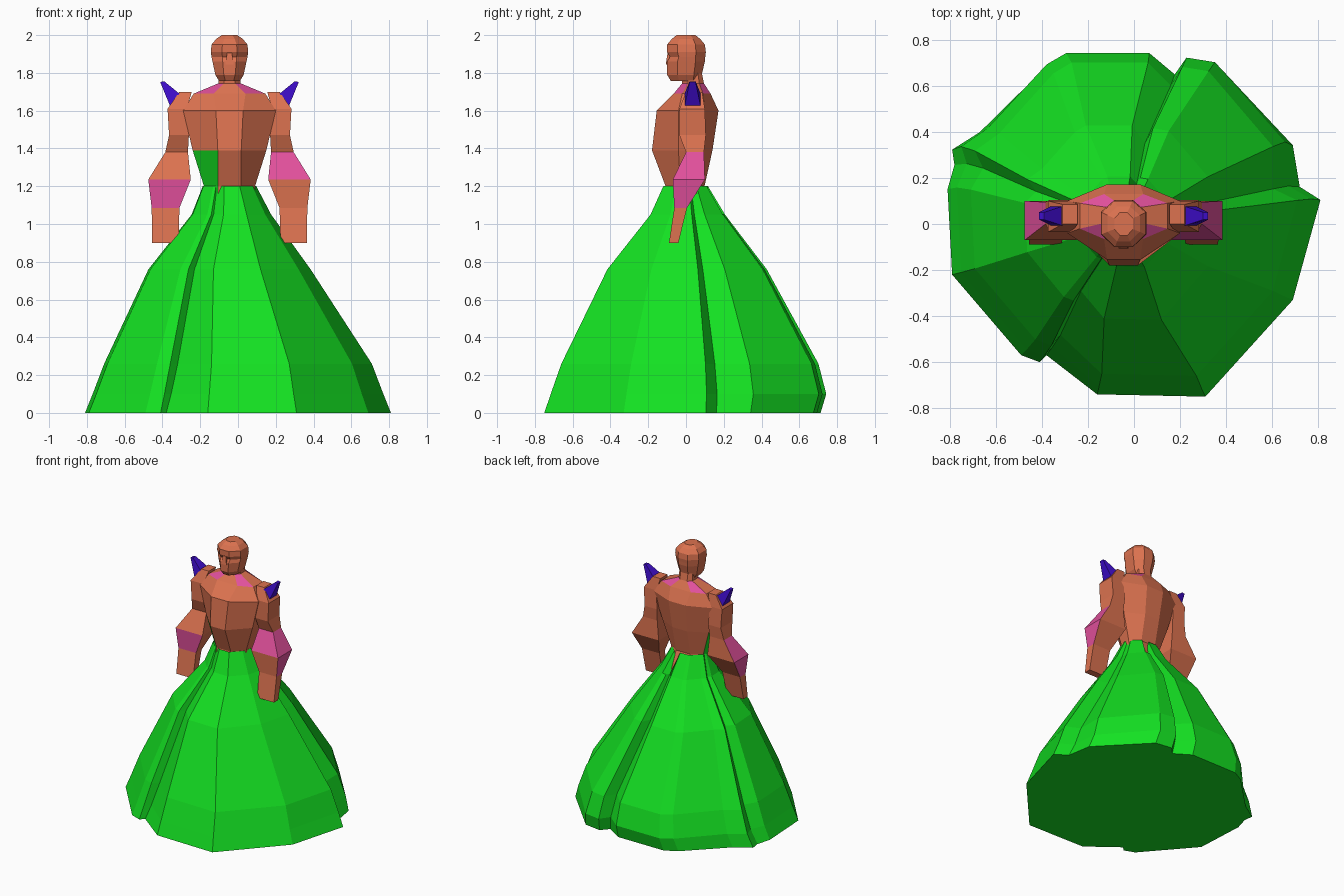
import bpy, bmesh

if "Cube" in bpy.data.objects:
    bpy.data.objects.remove(bpy.data.objects["Cube"])

CX = -0.045  # the figure stands slightly left of the skirt centre


def material(name, rgb):
    m = bpy.data.materials.new(name)
    m.diffuse_color = (*rgb, 1)
    m.use_nodes = True
    m.node_tree.nodes["Principled BSDF"].inputs["Base Color"].default_value = m.diffuse_color
    return m


SKIN = material("skin", (0.72, 0.17, 0.08))
PINK = material("pink", (0.75, 0.08, 0.33))
GREEN = material("green", (0.007, 0.75, 0.016))
BLUE = material("blue", (0.05, 0.004, 0.60))


def loft(name, rings, mats, pick=lambda r, s: 0, cap_end=True):
    """Skin a list of equal-sized rings; pick(ring, side) chooses the material."""
    bm = bmesh.new()
    vs = [[bm.verts.new(p) for p in ring] for ring in rings]
    n = len(rings[0])
    for r in range(len(vs) - 1):
        for s in range(n):
            t = (s + 1) % n
            f = bm.faces.new((vs[r][s], vs[r][t], vs[r + 1][t], vs[r + 1][s]))
            f.material_index = pick(r, s)
    bm.faces.new(vs[0][::-1])
    if cap_end:
        bm.faces.new(vs[-1])
    bmesh.ops.recalc_face_normals(bm, faces=bm.faces)
    me = bpy.data.meshes.new(name)
    bm.to_mesh(me)
    bm.free()
    for m in mats:
        me.materials.append(m)
    ob = bpy.data.objects.new(name, me)
    bpy.context.collection.objects.link(ob)
    return ob


def ring8(z, a, b, yf, ym, yk, yb):
    """Eight-sided body section: front/back half width a, side half width b."""
    half = [(a, yf), (b, ym), (b, yk), (a, yb)]
    pts = half + [(-x, y) for x, y in reversed(half)]
    return [(CX + x, y, z) for x, y in pts]


# Skirt: hem outline (x, y, fold flag) scaled up through the rings
hem = [(.81, .11, 0), (.72, .17, 1), (.69, .36, 0), (.37, .71, 0), (.24, .73, 0),
       (.19, .67, 1), (.07, .75, 0), (-.31, .75, 0), (-.40, .70, 0), (-.67, .42, 0),
       (-.79, .34, 0), (-.78, .27, 1), (-.81, .16, 0), (-.79, -.22, 0), (-.49, -.57, 0),
       (-.41, -.60, 0), (-.38, -.57, 1), (-.16, -.74, 0), (.31, -.75, 0), (.69, -.33, 0)]
# z, x scale, front scale, back scale, x shift, fold depth
levels = [(0, 1, 1, .95, 0, 1), (.10, .95, .955, .99, 0, .98), (.26, .875, .88, .935, 0, .96),
          (.76, .53, .555, .57, -.045, .92), (1.05, .26, .25, .275, -.035, .95),
          (1.20, .175, .16, .155, CX, 1)]
skirt = []
for z, sx, sf, sb, dx, fold in levels:
    ring = []
    for i, (x, y, f) in enumerate(hem):
        k = fold if f else 1
        zz = 1.09 if z == 1.20 and i in (4, 5) else z  # open notch at the back
        ring.append((x * sx * k + dx, y * (sb if y > 0 else sf) * k, zz))
    skirt.append(ring)
loft("skirt", skirt, [GREEN], cap_end=False)

# Torso with neck: pink upper shoulders and a green panel on one side
torso = [ring8(1.03, .06, .15, -.12, -.05, .08, .17),
         ring8(1.20, .06, .135, -.108, -.03, .05, .098),
         ring8(1.39, .062, .195, -.18, -.04, .07, .14),
         ring8(1.60, .072, .245, -.155, -.04, .10, .172),
         ring8(1.69, .085, .19, -.065, -.02, .09, .13),
         ring8(1.745, .03, .058, -.02, .01, .07, .095),
         ring8(1.82, .03, .055, -.02, .01, .06, .08)]


def torso_mat(r, s):
    if r == 4 and s in (0, 2, 4, 6):
        return 1
    return 2 if r <= 1 and s in (5, 6) else 0


loft("torso", torso, [SKIN, PINK, GREEN], torso_mat)

# Head
head = [ring8(z, b * .4, b, yf, yf * .45, yb * .5, yb) for z, b, yf, yb in
        [(1.757, .055, -.08, .08), (1.79, .075, -.10, .083), (1.86, .09, -.10, .10),
         (1.885, .095, -.085, .102), (1.91, .099, -.10, .105), (1.95, .095, -.10, .10),
         (1.98, .07, -.075, .075), (2.0, .04, -.05, .05)]]
loft("head", head, [SKIN])

# Nose: narrow wedge between the recessed eyes
loft("nose", [[(CX - w, -.08, z), (CX - w, y, z), (CX + w, y, z), (CX + w, -.08, z)]
              for w, y, z in [(.022, -.107, 1.845), (.012, -.097, 1.91)]], [SKIN])

# Arms: z, inner x, outer x, front y, back y
arm = [(1.70, .20, .265, 0, .085), (1.61, .225, .328, -.035, .10),
       (1.47, .215, .32, -.035, .105), (1.38, .22, .34, 0, .095),
       (1.235, .205, .43, -.07, .10), (1.085, .265, .412, -.062, .005),
       (.90, .27, .41, -.09, -.04)]

for side, name in ((1, "right"), (-1, "left")):
    def section(z, xi, xo, yf, yb):
        return [(CX + side * x, y, z) for x, y in
                ((xi, yf), (xo, yf), (xo, yb), (xi, yb))]

    def arm_mat(r, s):
        outer = s == 1 and r in (3, 4)
        front = s == 0 and r == (3 if side > 0 else 4)
        return int(outer or front)

    loft(name + "_arm", [section(*a) for a in arm], [SKIN, PINK], arm_mat)

    # Shoulder spike: four-sided, leaning outwards
    spike = [[(CX + side * x, y, z) for x, y, z in
              ((x1, c - w, z1), (x2, c - w, z2), (x2, c + w, z2), (x1, c + w, z1))]
             for x1, z1, x2, z2, c, w in
             ((.265, 1.69, .315, 1.625, .035, .042), (.345, 1.755, .367, 1.752, .035, .016))]
    loft(name + "_shoulder_spike", spike, [BLUE])
